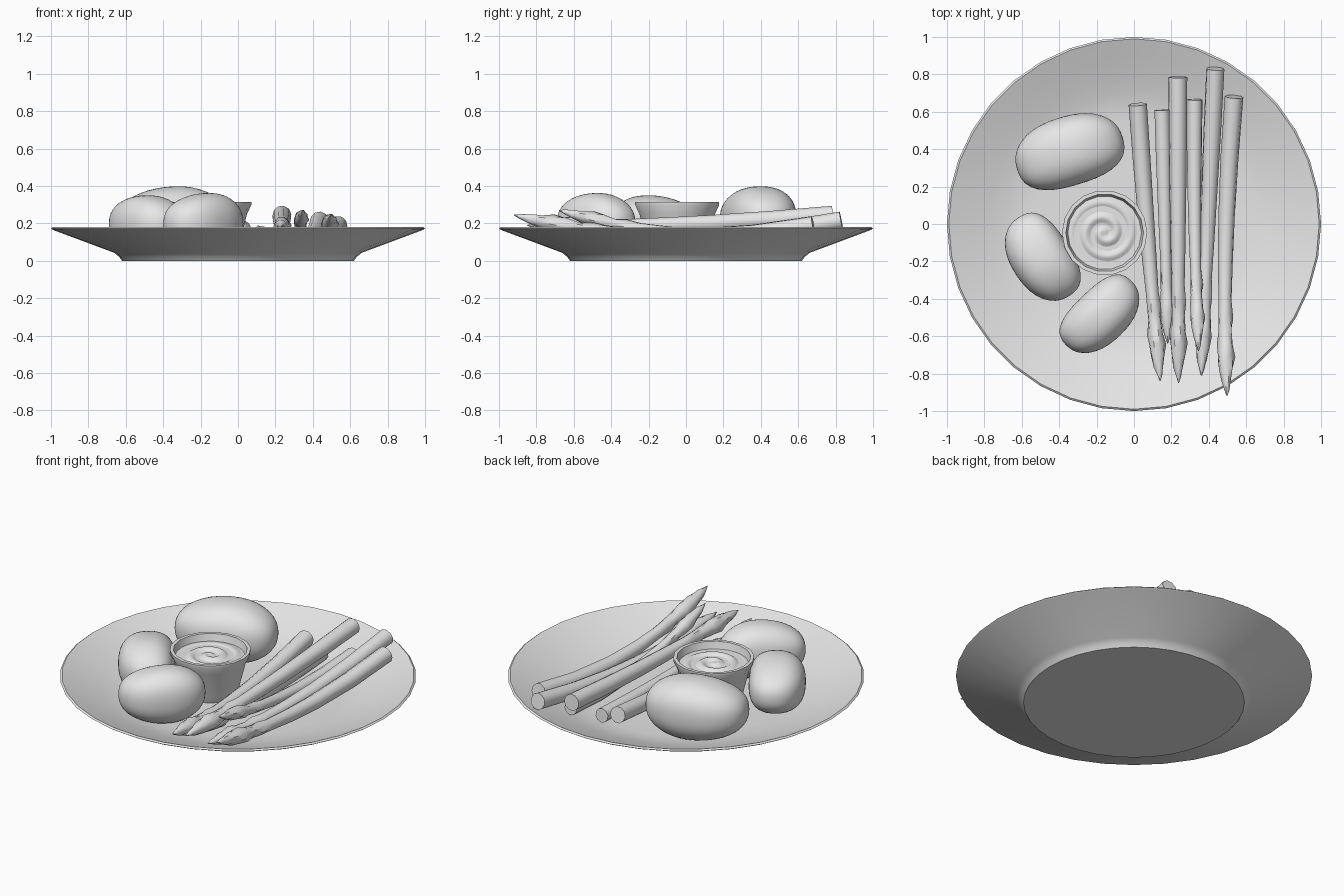
import bpy, bmesh, math
from mathutils import Vector, Matrix

if "Cube" in bpy.data.objects:
    bpy.data.objects.remove(bpy.data.objects["Cube"], do_unlink=True)

grey = bpy.data.materials.new("light_grey")
grey.use_nodes = True
grey.diffuse_color = (0.8, 0.8, 0.8, 1)
grey.node_tree.nodes["Principled BSDF"].inputs["Base Color"].default_value = (0.8, 0.8, 0.8, 1)


def finish(name, bm, angle=40):
    bmesh.ops.recalc_face_normals(bm, faces=bm.faces)
    mesh = bpy.data.meshes.new(name)
    bm.to_mesh(mesh)
    bm.free()
    mesh.materials.append(grey)
    ob = bpy.data.objects.new(name, mesh)
    bpy.context.collection.objects.link(ob)
    bpy.ops.object.select_all(action="DESELECT")
    ob.select_set(True)
    bpy.context.view_layer.objects.active = ob
    bpy.ops.object.shade_smooth_by_angle(angle=math.radians(angle))
    return ob


def skin(bm, rings, cap_start=True, cap_end=True):
    """Join rings of points into a tube, with optional end caps."""
    loops = [[bm.verts.new(p) for p in ring] for ring in rings]
    n = len(loops[0])
    for a, b in zip(loops, loops[1:]):
        for i in range(n):
            j = (i + 1) % n
            bm.faces.new((a[i], a[j], b[j], b[i]))
    if cap_start:
        bm.faces.new(loops[0])
    if cap_end:
        bm.faces.new(loops[-1])


def lathe(name, profile, sides, x=0, y=0, lift=None):
    """Revolve (radius, height) points; lift adds height by radius and angle."""
    rings = []
    for r, z in profile:
        ring = []
        for i in range(sides):
            a = math.tau * i / sides
            h = lift(r, a) if lift else 0
            ring.append((x + r * math.cos(a), y + r * math.sin(a), z + h))
        rings.append(ring)
    bm = bmesh.new()
    skin(bm, rings)
    return finish(name, bm)


# Plate: flat foot, sloping underside, thin rim, shallow well
lathe("plate", [(0.62, 0), (0.635, 0.02), (0.66, 0.042), (0.99, 0.165), (1.0, 0.172),
                (0.99, 0.18), (0.9, 0.145), (0.78, 0.1), (0.7, 0.075), (0.63, 0.058),
                (0.55, 0.05), (0.3, 0.05)], 36)

# Dip bowl and its swirled sauce
BX, BY = -0.157, -0.047
lathe("dip_bowl", [(0.15, 0.05), (0.165, 0.09), (0.205, 0.25), (0.228, 0.298), (0.228, 0.315),
                   (0.208, 0.315), (0.198, 0.275), (0.19, 0.25)], 18, BX, BY)


def swirl(r, a):
    fade = min(1, r / 0.03) * min(1, max(0, (0.2 - r) / 0.06))
    return 0.009 * fade * math.sin(a - r * 75) + 0.01 * (1 - r / 0.2)


lathe("dip_sauce", [(0.2 - 0.01 * i, 0.272) for i in range(20)], 36, BX, BY, swirl)


# Potatoes: rounded blocky ellipsoids with a slight bend
def potato(name, centre, size, degrees, bend):
    bm = bmesh.new()
    bmesh.ops.create_icosphere(bm, subdivisions=4, radius=1)
    p = 2.4
    for v in bm.verts:
        c = v.co / sum(abs(k) ** p for k in v.co) ** (1 / p)
        x, y, z = (c[i] * size[i] for i in range(3))
        y += bend * (c.x ** 2 - 0.4)
        z *= 1 + 0.05 * math.sin(3 * c.x + 1)
        v.co = (x, y, z)
    bmesh.ops.transform(bm, verts=bm.verts, matrix=Matrix.Translation(centre)
                        @ Matrix.Rotation(math.radians(degrees), 4, "Z"))
    finish(name, bm)


potato("potato_large", (-0.345, 0.385, 0.22), (0.295, 0.185, 0.17), 17, -0.015)
potato("potato_side", (-0.49, -0.18, 0.195), (0.25, 0.16, 0.148), -57, 0.02)
potato("potato_front", (-0.18, -0.485, 0.2), (0.245, 0.145, 0.155), 44, 0.02)

# Asparagus: stalk radius along its length, with a scaly head and pointed tip
STALK = [(0, 1), (0.2, 0.97), (0.4, 0.88), (0.55, 0.8), (0.68, 0.7), (0.74, 0.78), (0.78, 0.68),
         (0.83, 0.86), (0.87, 0.92), (0.91, 0.72), (0.95, 0.5), (0.98, 0.25), (1, 0.04)]


def spear(name, butt, middle, tip, radius, turn):
    a, m, b = Vector(butt), Vector(middle), Vector(tip)
    pull = 2 * m - (a + b) / 2
    rings = []
    for k, (t, s) in enumerate(STALK):
        c = a * (1 - t) ** 2 + pull * 2 * t * (1 - t) + b * t * t
        d = (a * (t - 1) + pull * (1 - 2 * t) + b * t).normalized()
        u = d.cross(Vector((0, 0, 1))).normalized()
        w = u.cross(d)
        ring = []
        for i in range(10):
            ang = math.tau * i / 10 + turn
            bump = 1 + 0.13 * math.sin(3 * ang + 2.1 * k) if t > 0.7 else 1
            ring.append(c + (u * math.cos(ang) + w * math.sin(ang)) * radius * s * bump)
        rings.append(ring)
    bm = bmesh.new()
    skin(bm, rings)
    finish(name, bm)


SPEARS = [
    ((0.02, 0.64, 0.17), (0.075, -0.1, 0.105), (0.14, -0.84, 0.17), 0.049),
    ((0.15, 0.61, 0.12), (0.165, 0.0, 0.1), (0.18, -0.64, 0.12), 0.042),
    ((0.235, 0.785, 0.245), (0.235, -0.03, 0.195), (0.238, -0.85, 0.19), 0.05),
    ((0.325, 0.665, 0.14), (0.325, -0.0, 0.14), (0.345, -0.68, 0.27), 0.042),
    ((0.435, 0.83, 0.215), (0.395, 0.0, 0.12), (0.36, -0.81, 0.16), 0.049),
    ((0.535, 0.68, 0.19), (0.49, -0.12, 0.13), (0.497, -0.92, 0.245), 0.05),
]
for n, (butt, middle, tip, radius) in enumerate(SPEARS):
    spear(f"asparagus_spear_{n + 1}", butt, middle, tip, radius, n * 0.9)
